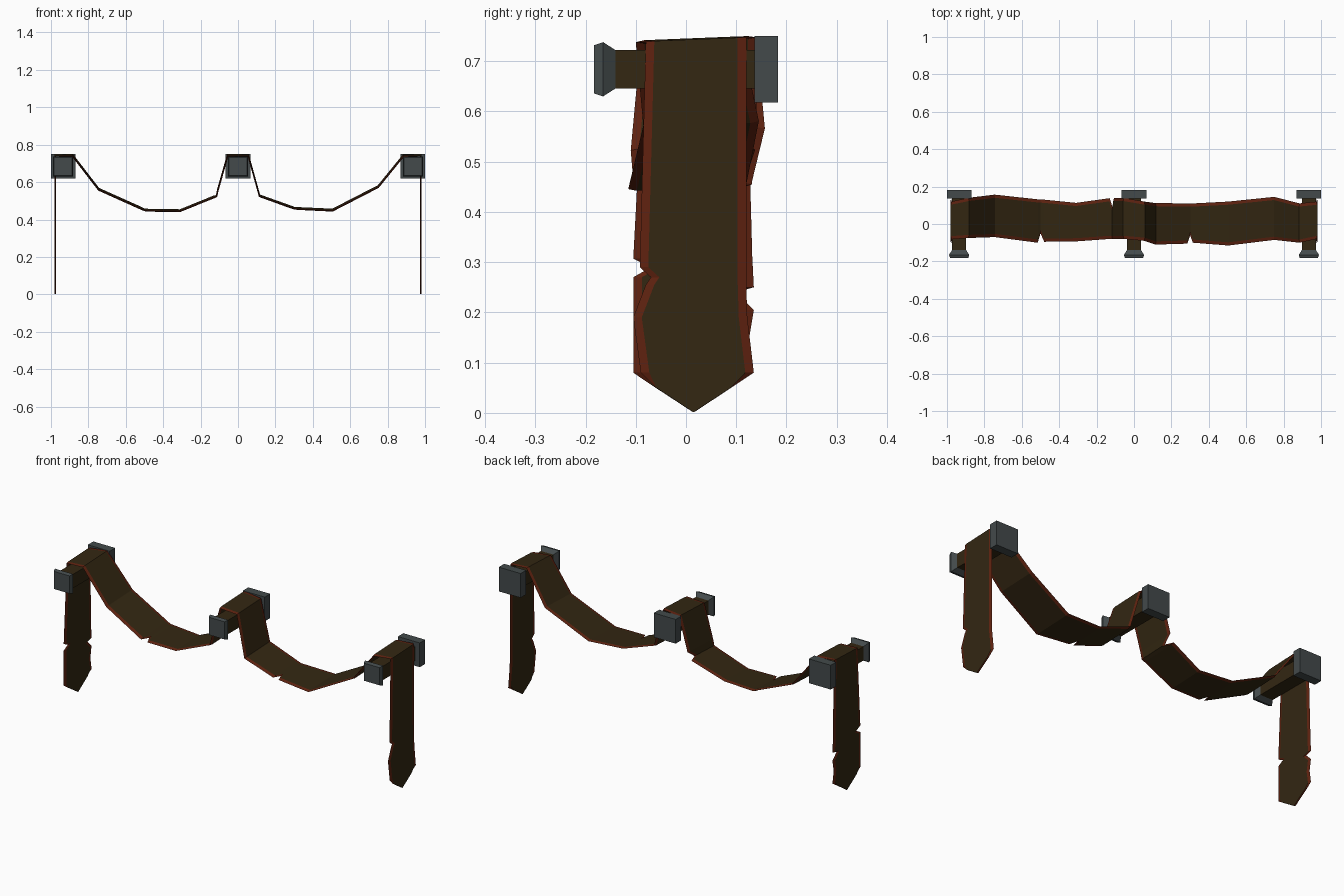
import bpy, bmesh
from mathutils import Vector


def material(name, rgb):
    m = bpy.data.materials.new(name)
    m.diffuse_color = (*rgb, 1)
    return m


BROWN = material("dark brown", (0.033, 0.020, 0.006))
RED = material("rust red", (0.115, 0.016, 0.005))
GREY = material("slate grey", (0.056, 0.068, 0.070))


def finish(bm, name, mats):
    bmesh.ops.recalc_face_normals(bm, faces=bm.faces)
    me = bpy.data.meshes.new(name)
    bm.to_mesh(me)
    bm.free()
    for m in mats:
        me.materials.append(m)
    ob = bpy.data.objects.new(name, me)
    bpy.context.collection.objects.link(ob)
    return ob


def loft(bm, rings, mat_rule=lambda k: 0):
    """Skin closed rings of points and cap both ends."""
    rows = [[bm.verts.new(p) for p in r] for r in rings]
    n = len(rows[0])
    for a, b in zip(rows, rows[1:]):
        for k in range(n):
            j = (k + 1) % n
            bm.faces.new((a[k], a[j], b[j], b[k])).material_index = mat_rule(k)
    bm.faces.new(rows[0])
    bm.faces.new(rows[-1])


def square_bar(name, x, profile, mat):
    """Square bar along y; profile lists (y, half size)."""
    bm = bmesh.new()
    loft(bm, [[(x + sx * h, y, 0.684 + sz * h)
               for sx, sz in ((-1, -1), (1, -1), (1, 1), (-1, 1))]
              for y, h in profile])
    return finish(bm, name, [mat])


def cloth(name, stations, border=0.017, half=0.004):
    """Ribbon with red borders; stations are (x, z, front y, back y[, tip])."""
    bm = bmesh.new()
    pts = [Vector((s[0], 0, s[1])) for s in stations]
    rings = []
    for i, s in enumerate(stations):
        t = pts[min(i + 1, len(pts) - 1)] - pts[max(i - 1, 0)]
        n = Vector((-t.z, 0, t.x)).normalized() * half
        y0, y1 = s[2], s[3]
        w = 0.001 if len(s) > 4 else border
        tilt = 0.0 if s[1] < 0.43 else 0.04

        def P(y, k):
            return pts[i] + n * k + Vector((0, y, tilt * y))
        rings.append([P(y0, 0), P(y0 + w, 1), P(y1 - w, 1),
                      P(y1, 0), P(y1 - w, -1), P(y0 + w, -1)])
    loft(bm, rings, lambda k: 0 if k in (1, 4) else 1)
    bmesh.ops.remove_doubles(bm, verts=bm.verts, dist=0.0001)
    return finish(bm, name, [BROWN, RED])


# Three pegs with back plates and flared end caps
for side, x in (("left", -0.935), ("middle", 0), ("right", 0.935)):
    square_bar(side + "_peg", x, [(-0.142, 0.038), (0.14, 0.038)], BROWN)
    square_bar(side + "_back_plate", x, [(0.136, 0.066), (0.183, 0.066)], GREY)
    square_bar(side + "_end_cap", x, [(-0.14, 0.038), (-0.165, 0.054), (-0.183, 0.048)], GREY)

# One long draped cloth: left tail, two swags with torn notches, right tail
left_tail = [
    (-0.978, 0.002, 0.013, 0.017, 1), (-0.978, 0.055, -0.068, 0.095, 1),
    (-0.978, 0.08, -0.105, 0.135), (-0.978, 0.145, -0.105, 0.125),
    (-0.978, 0.205, -0.105, 0.135), (-0.978, 0.24, -0.105, 0.10),
    (-0.978, 0.25, -0.105, 0.135), (-0.978, 0.27, -0.105, 0.134),
    (-0.978, 0.29, -0.07, 0.133), (-0.978, 0.307, -0.105, 0.132),
    (-0.976, 0.742, -0.082, 0.12)]
swags = [
    (-0.885, 0.742, -0.075, 0.14), (-0.745, 0.56, -0.07, 0.157),
    (-0.515, 0.458, -0.10, 0.132), (-0.50, 0.45, -0.05, 0.131),
    (-0.48, 0.449, -0.095, 0.13), (-0.31, 0.447, -0.093, 0.113),
    (-0.13, 0.519, -0.08, 0.138), (-0.115, 0.525, -0.08, 0.09),
    (-0.107, 0.56, -0.08, 0.14), (-0.055, 0.742, -0.08, 0.14),
    (0.055, 0.742, -0.09, 0.12), (0.115, 0.527, -0.11, 0.112),
    (0.285, 0.466, -0.105, 0.11), (0.30, 0.46, -0.06, 0.11),
    (0.315, 0.459, -0.10, 0.11), (0.505, 0.45, -0.115, 0.12),
    (0.75, 0.575, -0.085, 0.145), (0.885, 0.742, -0.10, 0.11)]
right_tail = [
    (0.976, 0.742, -0.08, 0.12), (0.978, 0.29, -0.092, 0.12),
    (0.978, 0.27, -0.07, 0.12), (0.978, 0.255, -0.08, 0.12),
    (0.978, 0.19, -0.105, 0.122), (0.978, 0.08, -0.09, 0.135),
    (0.978, 0.05, -0.06, 0.09, 1), (0.978, 0.002, 0.013, 0.017, 1)]
cloth("draped_cloth", left_tail + swags + right_tail)
